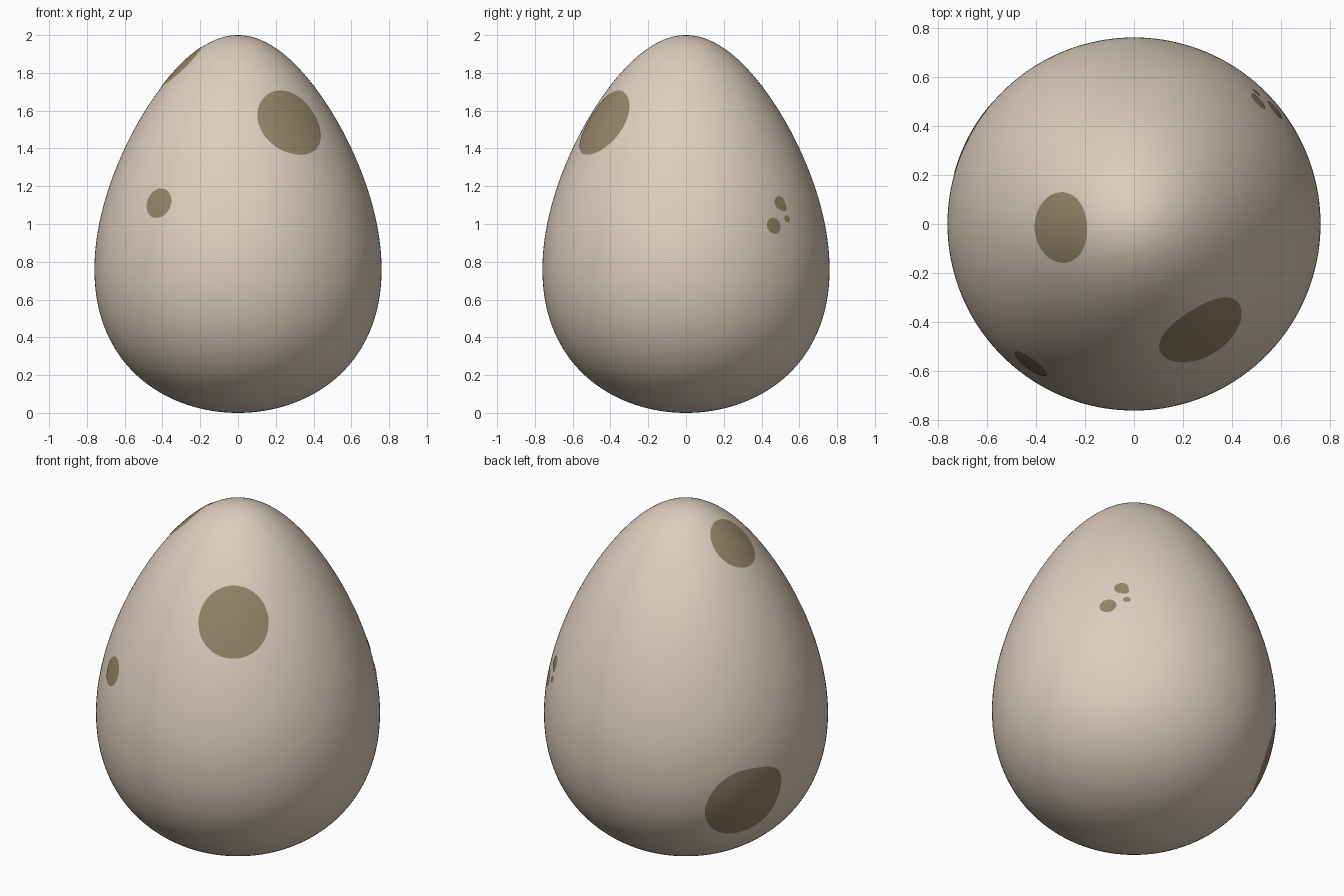
import bpy, bmesh, math
from mathutils import Vector
from mathutils.bvhtree import BVHTree

if "Cube" in bpy.data.objects:
    bpy.data.objects.remove(bpy.data.objects["Cube"])


def material(name, rgb):
    m = bpy.data.materials.new(name)
    m.diffuse_color = (*rgb, 1)
    m.use_nodes = True
    m.node_tree.nodes["Principled BSDF"].inputs["Base Color"].default_value = m.diffuse_color
    return m


SHELL = material("cream shell", (0.72, 0.62, 0.51))
SPOT = material("brown speckle", (0.30, 0.235, 0.14))


def radius(c):
    # egg profile: sphere with a taper, c runs from -1 (bottom) to 1 (top)
    return math.sqrt(max(0, 1 - c * c)) * (0.735 - 0.2 * c)


def finish(bm, name, mat):
    for f in bm.faces:
        f.smooth = True
    mesh = bpy.data.meshes.new(name)
    bm.to_mesh(mesh)
    mesh.materials.append(mat)
    ob = bpy.data.objects.new(name, mesh)
    bpy.context.collection.objects.link(ob)
    return ob


# egg shell: unit sphere reshaped by the profile
bm = bmesh.new()
bmesh.ops.create_uvsphere(bm, u_segments=160, v_segments=120, radius=1)
for v in bm.verts:
    c = max(-1, min(1, v.co.z))
    flat = math.hypot(v.co.x, v.co.y)
    k = radius(c) / flat if flat > 1e-5 else 0
    v.co = (v.co.x * k, v.co.y * k, 1 + c)
bm.normal_update()
tree = BVHTree.FromBMesh(bm)
finish(bm, "egg_shell", SHELL)
bm.free()


def spot(name, azimuth, z, a, b, bulge=0, bulge_dir=0, rings=10, segs=64):
    # thin round plate laid on the shell; a = half width, b = half height
    az = math.radians(azimuth)
    c, d = z - 1, 0.001
    slope = (radius(c + d) - radius(c - d)) / (2 * d)
    out = Vector((math.cos(az), math.sin(az), 0))
    side = Vector((-math.sin(az), math.cos(az), 0))
    up = (out * slope + Vector((0, 0, 1))).normalized()
    centre = out * radius(c) + Vector((0, 0, z))

    def on_shell(x, y):
        p = tree.find_nearest(centre + side * x + up * y)[0]
        return p + (p - Vector((0, 0, 0.85))).normalized() * 0.0025

    bm = bmesh.new()
    mid = bm.verts.new(on_shell(0, 0))
    prev = None
    for i in range(1, rings + 1):
        ring = []
        for j in range(segs):
            t = 2 * math.pi * j / segs
            near = max(0, math.cos(t - math.radians(bulge_dir))) ** 8
            r = i / rings * (1 + bulge * near)
            ring.append(bm.verts.new(on_shell(a * r * math.cos(t), b * r * math.sin(t))))
        for j in range(segs):
            n = (j + 1) % segs
            if prev:
                bm.faces.new((prev[j], ring[j], ring[n], prev[n]))
            else:
                bm.faces.new((mid, ring[j], ring[n]))
        prev = ring
    finish(bm, name, SPOT)
    bm.free()


# large and medium spots
spot("front_right_spot", -57.7, 1.54, 0.197, 0.197)
spot("front_left_spot", -126.3, 1.11, 0.08, 0.081)
spot("top_left_spot", 182.8, 1.842, 0.152, 0.152)
spot("back_left_spot", 150, 0.525, 0.222, 0.228, 0.22, 36)

# cluster of small speckles at the back right
spot("back_right_speckle_upper", 44.5, 1.11, 0.039, 0.038, 0.4, -50, rings=4, segs=32)
spot("back_right_speckle_lower", 39.1, 0.99, 0.046, 0.044, rings=4, segs=32)
spot("back_right_speckle_small", 47, 1.027, 0.021, 0.018, rings=4, segs=32)
